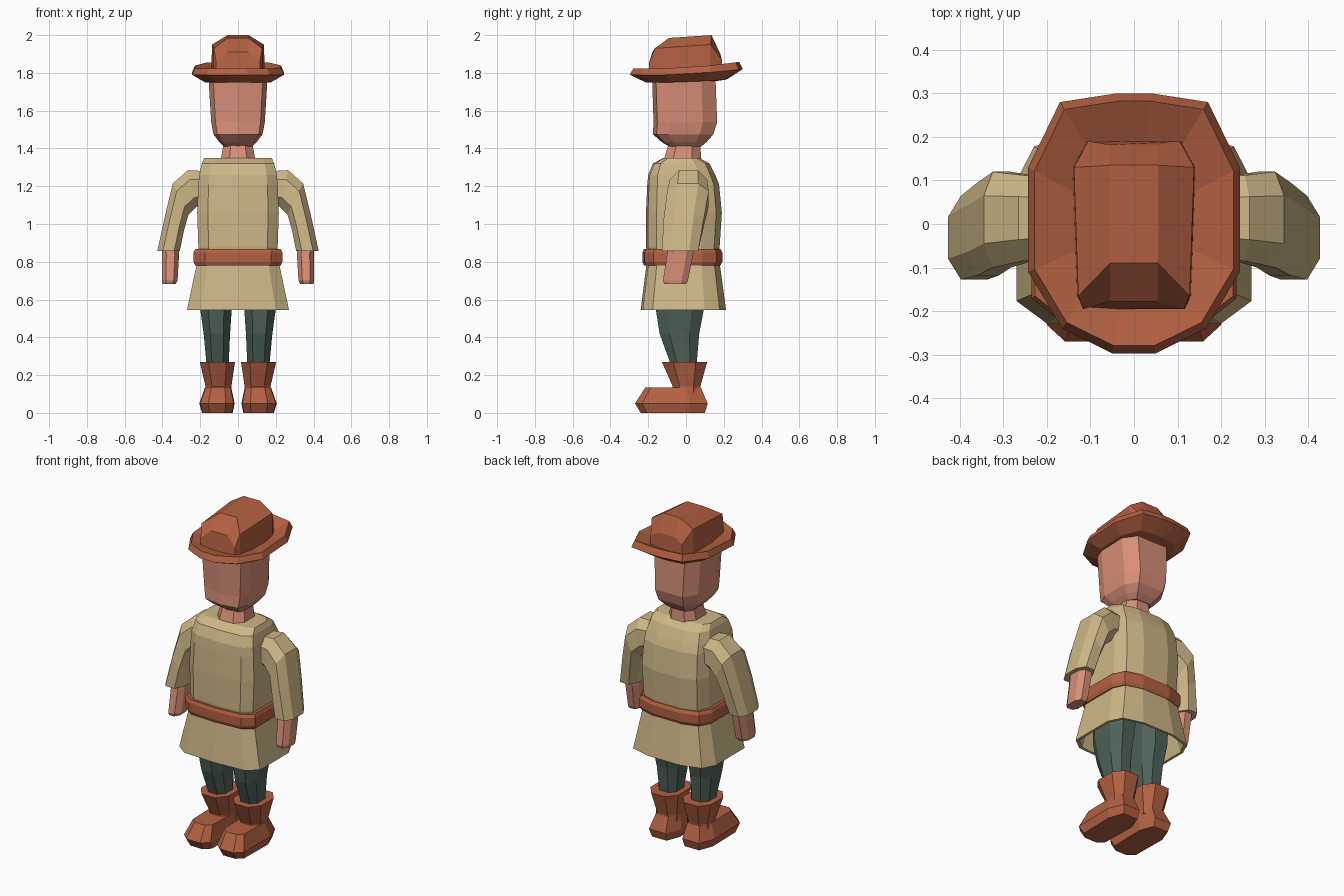
import bpy, bmesh


def material(name, rgb):
    m = bpy.data.materials.new(name)
    lin = [((c / 255 + 0.055) / 1.055) ** 2.4 for c in rgb]
    m.diffuse_color = (*lin, 1)
    return m


TAN = material("tan cloth", (206, 183, 135))
SKIN = material("skin", (216, 143, 119))
LEATHER = material("brown leather", (180, 97, 66))
GREEN = material("dark green cloth", (78, 98, 89))

# Half cross-sections in unit space, from the front (-y) to the back, mirrored in x
OCT = [(0.5, -1), (1, -0.5), (1, 0.5), (0.5, 1)]
BODY = [(0, -1), (0.74, -0.95), (1, -0.72), (1, 0.5), (0.85, 0.85), (0.4, 1)]
HEAD = [(0, -1), (0.84, -0.88), (1, -0.5), (1, 0.55), (0.65, 1)]
FOOT = [(0.5, -1), (0.95, -0.8), (1, 0.5), (0.6, 1)]


def mirrored(half):
    return half + [(-u, v) for u, v in reversed(half) if u != 0]


def ring(inner, outer, y0, y1, half):
    """Cross-section spanning two (x, z) points and a y range."""
    pts = []
    for u, v in mirrored(half):
        t = (u + 1) / 2
        pts.append((inner[0] + (outer[0] - inner[0]) * t,
                    (y0 + y1) / 2 + (y1 - y0) / 2 * v,
                    inner[1] + (outer[1] - inner[1]) * t))
    return pts


def flat(z, x0, x1, y0, y1, half):
    return ring((x0, z), (x1, z), y0, y1, half)


def loft(name, rings, mat, mirror=False, closed=False):
    bm = bmesh.new()
    rows = [[bm.verts.new(p) for p in r] for r in rings]
    n = len(rows[0])
    pairs = list(zip(rows, rows[1:]))
    if closed:
        pairs.append((rows[-1], rows[0]))
    else:
        bm.faces.new(rows[0])
        bm.faces.new(rows[-1])
    for a, b in pairs:
        for i in range(n):
            j = (i + 1) % n
            bm.faces.new((a[i], a[j], b[j], b[i]))
    bmesh.ops.recalc_face_normals(bm, faces=bm.faces)
    me = bpy.data.meshes.new(name)
    bm.to_mesh(me)
    bm.free()
    me.materials.append(mat)
    ob = bpy.data.objects.new(name, me)
    bpy.context.collection.objects.link(ob)
    if mirror:
        ob.modifiers.new("Mirror", 'MIRROR')
    return ob


def stack(name, rows, half, mat):
    """Symmetric vertical loft from (z, half width, y front, y back)."""
    return loft(name, [flat(z, -w, w, a, b, half) for z, w, a, b in rows], mat)


# Head and neck
stack("head", [(1.41, 0.075, -0.09, 0.08), (1.435, 0.10, -0.13, 0.11),
               (1.475, 0.13, -0.175, 0.145), (1.54, 0.142, -0.172, 0.165),
               (1.80, 0.158, -0.18, 0.155)], HEAD, SKIN)
stack("neck", [(1.30, 0.095, -0.13, 0.09), (1.35, 0.09, -0.115, 0.08),
               (1.43, 0.075, -0.09, 0.075)], OCT, SKIN)

# Tunic body
stack("tunic", [(0.80, 0.205, -0.20, 0.17), (0.88, 0.21, -0.212, 0.178),
                (1.06, 0.216, -0.212, 0.19), (1.21, 0.21, -0.205, 0.175),
                (1.26, 0.205, -0.20, 0.155), (1.32, 0.192, -0.175, 0.125),
                (1.35, 0.178, -0.12, 0.07)], BODY, TAN)

# Flared skirt, hollow underneath
stack("tunic_skirt", [(0.82, 0.21, -0.205, 0.17), (0.78, 0.22, -0.21, 0.18),
                      (0.545, 0.27, -0.24, 0.212), (0.545, 0.255, -0.225, 0.198),
                      (0.72, 0.215, -0.20, 0.165)], BODY, TAN)

# Belt
loft("belt", [flat(z, -w, w, a, b, BODY) for z, w, a, b in
              [(0.78, 0.20, -0.20, 0.16), (0.78, 0.227, -0.222, 0.182),
               (0.80, 0.235, -0.23, 0.192), (0.85, 0.235, -0.23, 0.192),
               (0.868, 0.227, -0.222, 0.182), (0.868, 0.20, -0.20, 0.16)]],
     LEATHER, closed=True)

# Sleeves and hands
loft("sleeves", [ring((0.17, 1.11), (0.18, 1.28), -0.075, 0.105, OCT),
                 ring((0.222, 1.09), (0.265, 1.285), -0.085, 0.112, OCT),
                 ring((0.262, 1.05), (0.345, 1.215), -0.10, 0.12, OCT),
                 ring((0.285, 0.97), (0.385, 1.05), -0.118, 0.095, OCT),
                 ring((0.308, 0.858), (0.427, 0.858), -0.128, 0.065, OCT)],
     TAN, mirror=True)
loft("hands", [flat(0.88, 0.315, 0.405, -0.095, 0.04, OCT),
               flat(0.84, 0.312, 0.402, -0.10, 0.038, OCT),
               flat(0.70, 0.32, 0.402, -0.122, 0.01, OCT),
               flat(0.682, 0.33, 0.40, -0.115, 0.0, OCT)], SKIN, mirror=True)

# Legs
loft("legs", [flat(0.74, 0.02, 0.205, -0.165, 0.11, OCT),
              flat(0.55, 0.033, 0.20, -0.16, 0.095, OCT),
              flat(0.42, 0.042, 0.182, -0.14, 0.07, OCT),
              flat(0.24, 0.05, 0.165, -0.075, 0.055, OCT)], GREEN, mirror=True)

# Boots: shaft and foot
loft("boot_shafts", [flat(0.10, 0.035, 0.175, -0.08, 0.08, OCT),
                     flat(0.14, 0.035, 0.172, -0.07, 0.076, OCT),
                     flat(0.27, 0.016, 0.202, -0.128, 0.112, OCT)],
     LEATHER, mirror=True)
loft("boot_feet", [flat(0.0, 0.028, 0.19, -0.24, 0.10, FOOT),
                   flat(0.05, 0.018, 0.205, -0.27, 0.115, FOOT),
                   flat(0.135, 0.036, 0.175, -0.215, 0.078, FOOT)],
     LEATHER, mirror=True)

# Hat brim, turned up towards the sides and back
OUTLINE = mirrored([(0.05, -0.297), (0.165, -0.24), (0.243, -0.11),
                    (0.243, 0.13), (0.17, 0.28), (0.04, 0.30)])


def brim_ring(scale, z, lift):
    return [(x * scale, y * scale, z + lift * (max(y, 0) / 0.3)) for x, y in OUTLINE]


loft("hat_brim", [brim_ring(0.55, 1.80, 0.0), brim_ring(0.94, 1.824, 0.034),
                  brim_ring(1.0, 1.79, 0.03), brim_ring(0.72, 1.75, 0.015),
                  brim_ring(0.5, 1.755, 0.0)], LEATHER)

# Hat crown, arched sections from front to back
crown = []
for w, y_low, y_top, shoulder, top in [(0.115, -0.195, -0.178, 1.855, 1.91),
                                       (0.128, -0.165, -0.09, 1.93, 1.985),
                                       (0.138, 0.13, 0.135, 1.95, 2.0),
                                       (0.105, 0.19, 0.182, 1.87, 1.90)]:
    half = [(w + 0.003, y_low, 1.78), (w, y_low, shoulder), (0.055, y_top, top)]
    crown.append(half + [(-x, y, z) for x, y, z in reversed(half)])
loft("hat_crown", crown, LEATHER)
